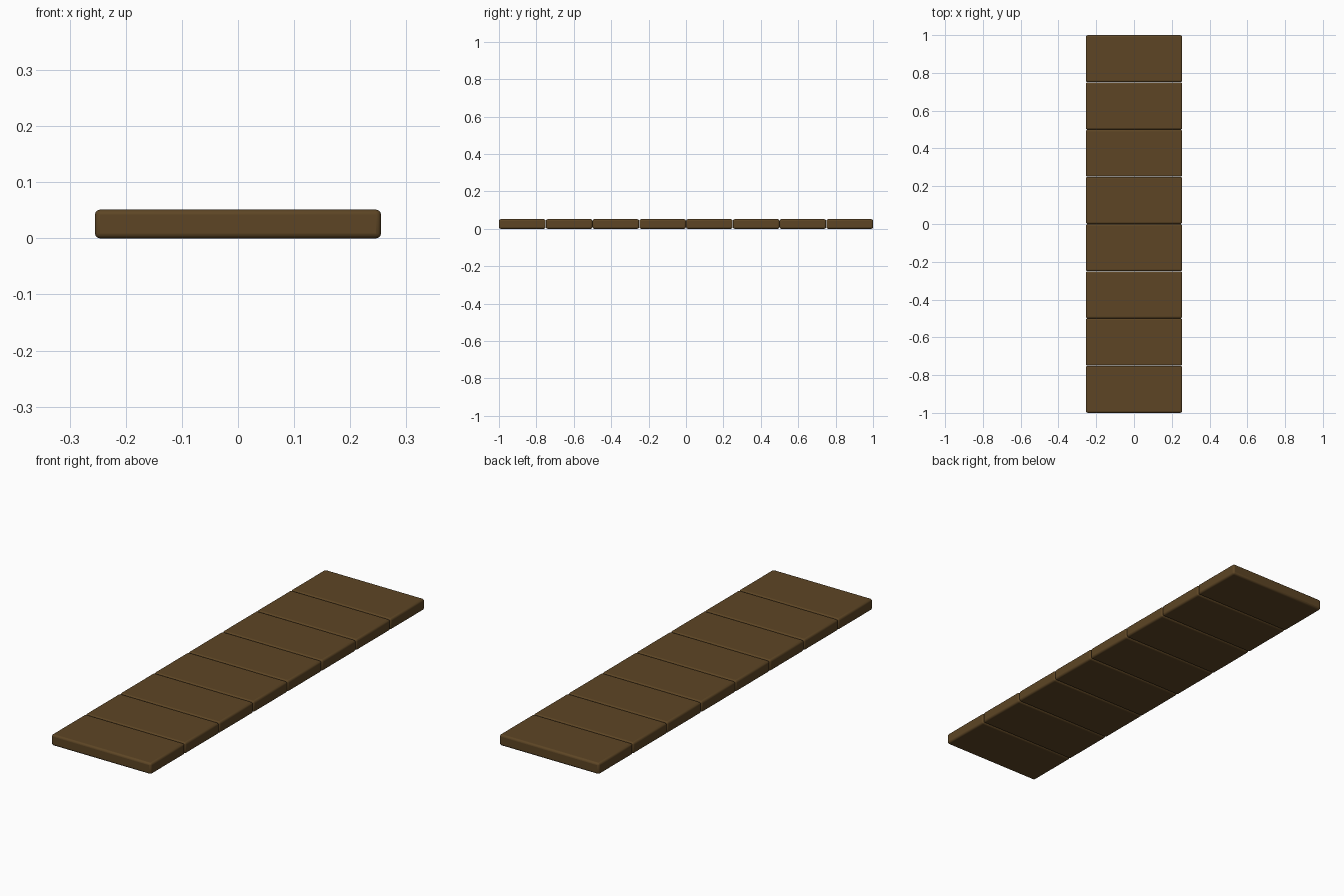
import bpy

if "Cube" in bpy.data.objects:
    bpy.data.objects.remove(bpy.data.objects["Cube"])

COUNT, PITCH = 8, 0.25
WIDTH, DEPTH, HEIGHT = 0.51, 0.249, 0.051

wood = bpy.data.materials.new("brown_wood")
wood.diffuse_color = (0.11, 0.06, 0.018, 1)
wood.use_nodes = True
wood.node_tree.nodes["Principled BSDF"].inputs["Base Color"].default_value = wood.diffuse_color


def plank(index):
    """One board with softened edges, lying across the walkway."""
    y = (index - (COUNT - 1) / 2) * PITCH
    bpy.ops.mesh.primitive_cube_add(size=1, location=(0, y, HEIGHT / 2))
    ob = bpy.context.object
    ob.name = f"plank_{index + 1}"
    ob.scale = (WIDTH, DEPTH, HEIGHT)
    bpy.ops.object.transform_apply(location=False, rotation=False, scale=True)
    bevel = ob.modifiers.new("soft_edges", 'BEVEL')
    bevel.width = 0.009
    bevel.segments = 3
    ob.data.materials.append(wood)
    bpy.ops.object.shade_smooth_by_angle()


# Row of identical planks
for i in range(COUNT):
    plank(i)
